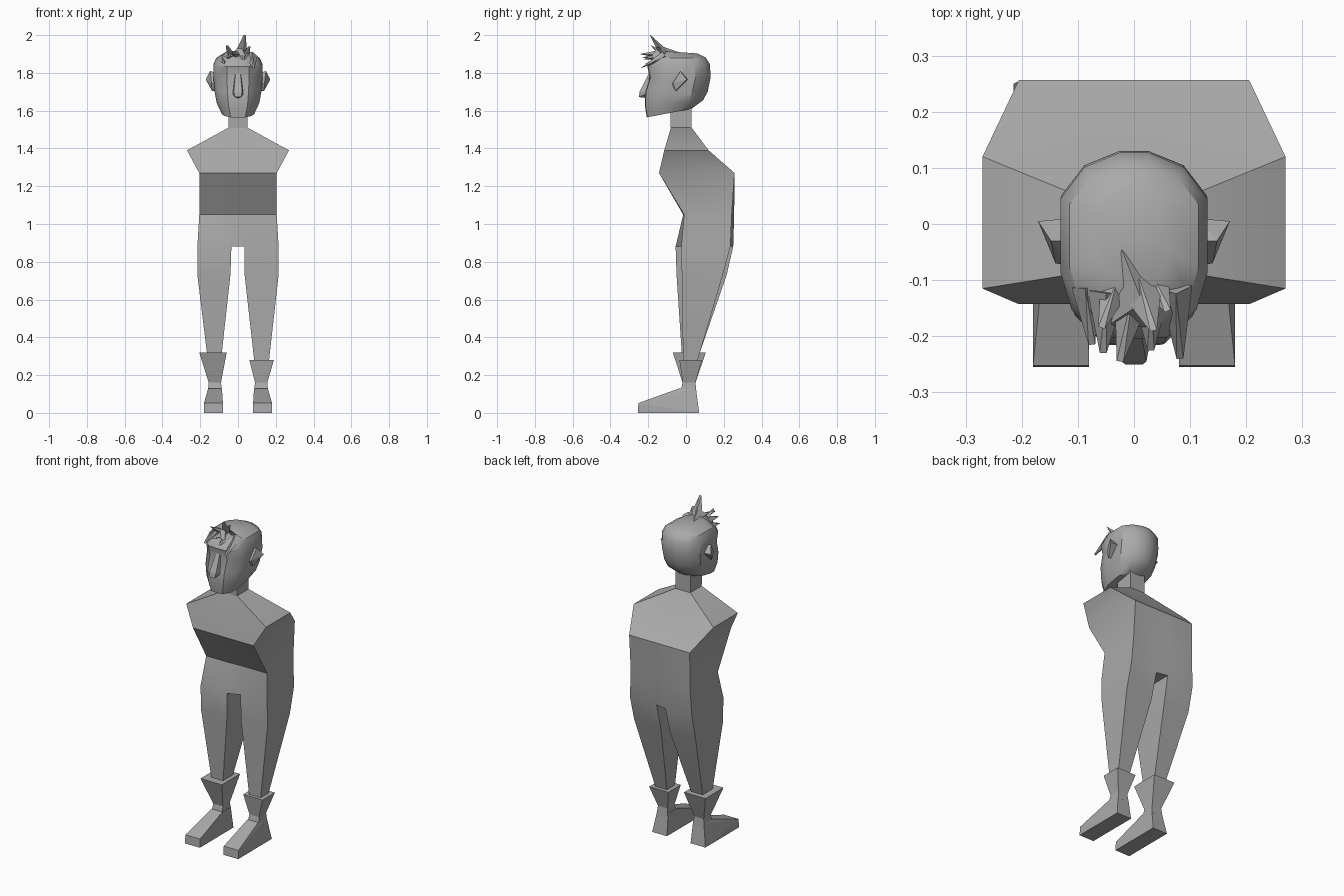
import bpy, bmesh, math
from mathutils import Vector

old = bpy.data.objects.get("Cube")
if old:
    bpy.data.objects.remove(old, do_unlink=True)

grey = bpy.data.materials.new("plain_grey")
grey.use_nodes = True
grey.diffuse_color = (0.4, 0.4, 0.4, 1)
bsdf = next(n for n in grey.node_tree.nodes if n.type == 'BSDF_PRINCIPLED')
bsdf.inputs["Base Color"].default_value = (0.4, 0.4, 0.4, 1)


def finish(name, bm, angle=30):
    bmesh.ops.recalc_face_normals(bm, faces=bm.faces[:])
    mesh = bpy.data.meshes.new(name)
    bm.to_mesh(mesh)
    bm.free()
    mesh.materials.append(grey)
    obj = bpy.data.objects.new(name, mesh)
    bpy.context.collection.objects.link(obj)
    if angle:
        bpy.ops.object.select_all(action='DESELECT')
        obj.select_set(True)
        bpy.context.view_layer.objects.active = obj
        bpy.ops.object.shade_smooth_by_angle(angle=math.radians(angle))
    return obj


def ring(bm, points):
    return [bm.verts.new(p) for p in points]


def bridge(bm, a, b):
    n = len(a)
    for i in range(n):
        j = (i + 1) % n
        bm.faces.new((a[i], a[j], b[j], b[i]))


def box_ring(z, x0, x1, y0, y1):
    return [(x0, y0, z), (x1, y0, z), (x1, y1, z), (x0, y1, z)]


def loft(name, rings, angle=30):
    bm = bmesh.new()
    loops = [ring(bm, r) for r in rings]
    for a, b in zip(loops, loops[1:]):
        bridge(bm, a, b)
    bm.faces.new(loops[0])
    bm.faces.new(loops[-1])
    return finish(name, bm, angle)


def hull(name, points, angle=0):
    bm = bmesh.new()
    ring(bm, points)
    res = bmesh.ops.convex_hull(bm, input=bm.verts[:])
    loose = [v for v in bm.verts if not v.link_faces]
    bmesh.ops.delete(bm, geom=loose, context='VERTS')
    bmesh.ops.dissolve_limit(bm, angle_limit=0.02, verts=bm.verts[:], edges=bm.edges[:])
    return finish(name, bm, angle)


# Torso and legs: one skin that splits at the crotch
bm = bmesh.new()
# height, half width, inner seam, right front/back, left front/back
torso = [
    (1.51, 0.05, 0.015, -0.08, 0.03, -0.08, 0.03),
    (1.39, 0.27, 0.03, -0.115, 0.12, -0.115, 0.12),
    (1.27, 0.205, 0.035, -0.143, 0.257, -0.143, 0.257),
    (1.05, 0.205, 0.035, -0.015, 0.255, -0.01, 0.242),
    (0.88, 0.215, 0.035, -0.055, 0.25, -0.025, 0.235),
]
loops = []
for z, w, s, rf, rb, lf, lb in torso:
    loops.append(ring(bm, [(-w, rf, z), (-s, rf, z), (s, lf, z), (w, lf, z),
                           (w, lb, z), (s, lb, z), (-s, rb, z), (-w, rb, z)]))
for a, b in zip(loops, loops[1:]):
    bridge(bm, a, b)
bm.faces.new(loops[0])
hip = loops[-1]
bm.faces.new([hip[i] for i in (1, 2, 5, 6)])
legs = [
    ((0, 1, 6, 7), [(0.73, -0.215, -0.04, -0.05, 0.215), (0.28, -0.16, -0.09, -0.02, 0.06)]),
    ((2, 3, 4, 5), [(0.73, 0.035, 0.215, -0.022, 0.195), (0.24, 0.09, 0.16, -0.015, 0.05)]),
]
for ids, sections in legs:
    top = [hip[i] for i in ids]
    for sec in sections:
        low = ring(bm, box_ring(*sec))
        bridge(bm, top, low)
        top = low
    bm.faces.new(top)
finish("torso_and_legs", bm)

# Boots: flared cuff plus wedge foot
for side, s, top, flare, y0, y1 in (("right", -1, 0.32, 0.205, -0.07, 0.105),
                                    ("left", 1, 0.28, 0.19, -0.035, 0.085)):
    xs = lambda a, b: sorted((s * a, s * b))
    loft(side + "_boot_cuff", [box_ring(top, *xs(0.06, flare), y0, y1),
                               box_ring(0.16, *xs(0.09, 0.155), -0.018, 0.05),
                               box_ring(0.11, *xs(0.085, 0.16), -0.03, 0.055)], 20)
    foot = box_ring(0, *xs(0.08, 0.18), -0.255, 0.07)
    foot += box_ring(0.13, *xs(0.085, 0.158), -0.035, 0.052)
    foot += [(s * 0.08, -0.252, 0.052), (s * 0.18, -0.252, 0.052)]
    hull(side + "_foot", foot)

# Neck
loft("neck", [box_ring(1.49, -0.05, 0.05, -0.08, 0.03),
              box_ring(1.64, -0.05, 0.05, -0.085, 0.03)])

# Head: one outline scaled through stacked sections
half = [(0.45, 0.0), (0.85, 0.15), (1, 0.35), (1, 0.75), (0.68, 0.92), (0.2, 1)]
outline = [(0, -0.01)] + half + [(-x, t) for x, t in reversed(half)]
# height, half width, front, back, rise toward the back
sections = [
    (1.565, 0.085, -0.205, 0.03, 0.045),
    (1.63, 0.112, -0.215, 0.09, 0.025),
    (1.70, 0.124, -0.212, 0.115, 0),
    (1.775, 0.13, -0.188, 0.13, 0),
    (1.835, 0.131, -0.202, 0.127, 0.01),
    (1.88, 0.115, -0.175, 0.105, 0),
    (1.915, 0.065, -0.11, 0.06, -0.012),
]
loft("head", [[(w * x, f + (b - f) * t, z + rise * t) for x, t in outline]
              for z, w, f, b, rise in sections], 35)

# Nose
hull("nose", [(-0.012, -0.19, 1.81), (0.012, -0.19, 1.81),
              (-0.016, -0.25, 1.672), (0.016, -0.25, 1.672),
              (-0.03, -0.205, 1.69), (0.03, -0.205, 1.69),
              (-0.022, -0.245, 1.70), (0.022, -0.245, 1.70), (0, -0.19, 1.665)])

# Ears
for side, s in (("right", -1), ("left", 1)):
    ear = [(0.115, -0.075, 1.74), (0.115, -0.03, 1.80), (0.115, 0.01, 1.765),
           (0.115, -0.05, 1.705), (0.14, -0.07, 1.745), (0.148, -0.03, 1.81),
           (0.171, 0.005, 1.765), (0.138, -0.055, 1.705)]
    hull(side + "_ear", [(s * x, y, z) for x, y, z in ear])

# Hair tufts: narrow spikes from a base centre to a tip
tufts = [
    ((0.015, -0.12, 1.90), (0.035, -0.19, 2.0), 0.04),
    ((-0.04, -0.13, 1.90), (-0.058, -0.185, 1.945), 0.026),
    ((-0.05, -0.14, 1.89), (-0.055, -0.23, 1.88), 0.034),
    ((-0.085, -0.13, 1.87), (-0.075, -0.215, 1.85), 0.024),
    ((-0.005, -0.14, 1.895), (-0.025, -0.245, 1.90), 0.034),
    ((0.03, -0.14, 1.89), (0.03, -0.225, 1.87), 0.034),
    ((0.045, -0.12, 1.90), (0.06, -0.155, 1.94), 0.024),
    ((0.075, -0.13, 1.88), (0.082, -0.24, 1.825), 0.03),
]
for i, (base, tip, r) in enumerate(tufts):
    base, tip = Vector(base), Vector(tip)
    axis = (tip - base).normalized()
    side = axis.cross(Vector((0, 0, 1))).normalized()
    up = side.cross(axis)
    root = base - axis * 0.02
    hull("hair_tuft_%d" % (i + 1), [root + side * r, root - side * r,
                                    root + up * r * 0.9, root - up * r * 0.6,
                                    tip - side * 0.006, tip + side * 0.006])

# Main lock running back over the crown
hull("crown_lock", [(-0.022, -0.045, 1.912), (-0.045, -0.18, 1.89), (0.04, -0.185, 1.89),
                    (0.03, -0.1, 1.90), (0.015, -0.14, 1.945), (-0.02, -0.1, 1.89)])
